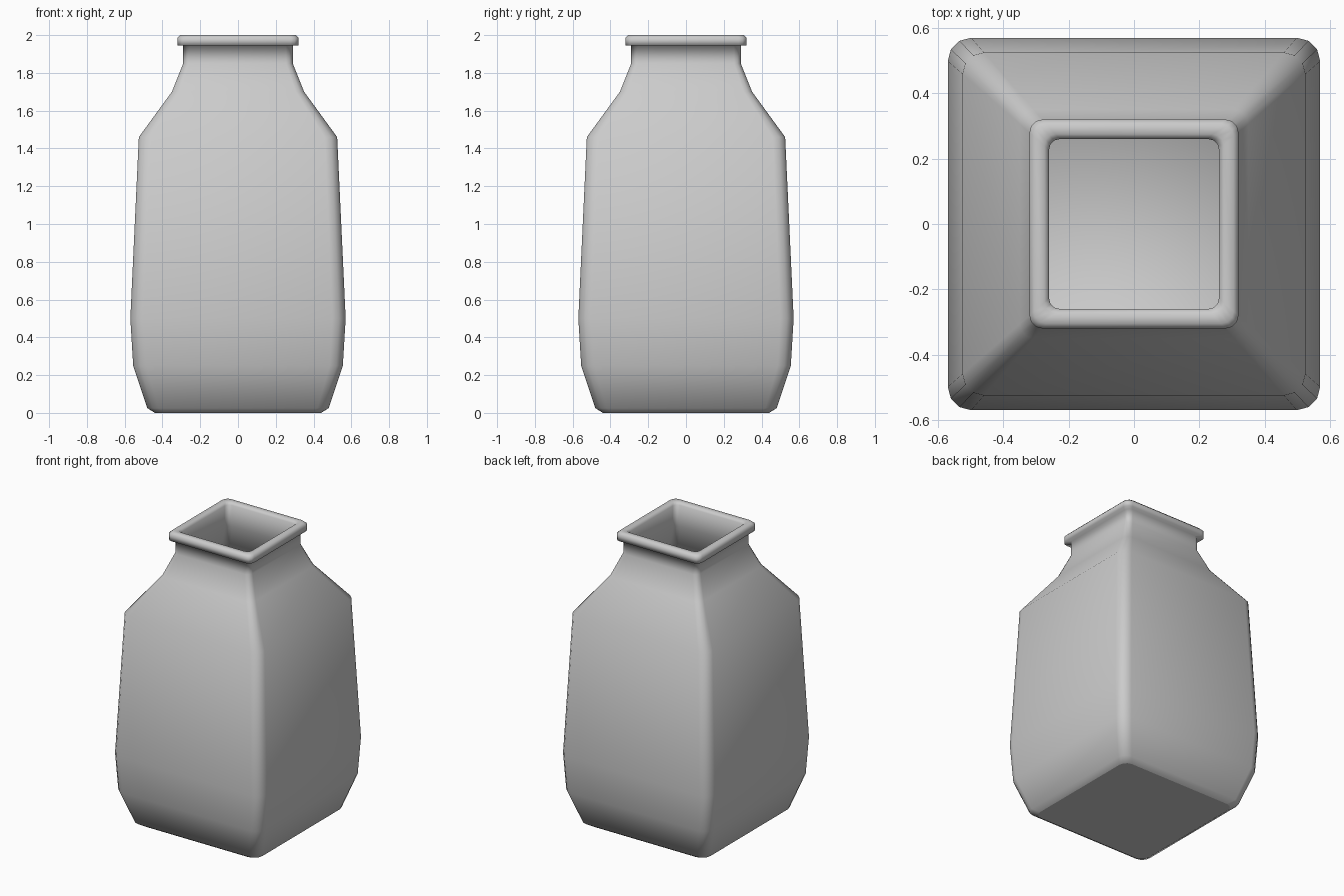
import bpy, bmesh, math

if "Cube" in bpy.data.objects:
    bpy.data.objects.remove(bpy.data.objects["Cube"])

# Half-width and height of each square ring, outside then over the lip and down inside
PROFILE = [
    (0.44, 0.0), (0.48, 0.025), (0.555, 0.25), (0.57, 0.50), (0.525, 1.46),
    (0.35, 1.70), (0.29, 1.85), (0.29, 1.945),
    (0.32, 1.945), (0.32, 1.985), (0.305, 2.0), (0.275, 2.0), (0.26, 1.985),
    (0.26, 1.84), (0.32, 1.685), (0.495, 1.445), (0.54, 0.50), (0.525, 0.26), (0.45, 0.04),
]
SEGS = 3


def rounded_square(h, z):
    """Points of a square ring with rounded corners."""
    r = 0.125 * h
    pts = []
    for q in range(4):
        mid = math.pi / 4 + q * math.pi / 2
        cx = math.copysign(h - r, math.cos(mid))
        cy = math.copysign(h - r, math.sin(mid))
        for i in range(SEGS + 1):
            a = (q + i / SEGS) * math.pi / 2
            pts.append((cx + r * math.cos(a), cy + r * math.sin(a), z))
    return pts


bm = bmesh.new()
rings = [[bm.verts.new(p) for p in rounded_square(h, z)] for h, z in PROFILE]

# Walls
for lo, hi in zip(rings, rings[1:]):
    n = len(lo)
    for i in range(n):
        j = (i + 1) % n
        bm.faces.new((lo[i], lo[j], hi[j], hi[i])).smooth = True

# Flat base and inner floor
bm.faces.new(rings[0][::-1])
bm.faces.new(rings[-1]).smooth = True

mesh = bpy.data.meshes.new("square_jar")
bm.to_mesh(mesh)
bm.free()
jar = bpy.data.objects.new("square_jar", mesh)
bpy.context.collection.objects.link(jar)
